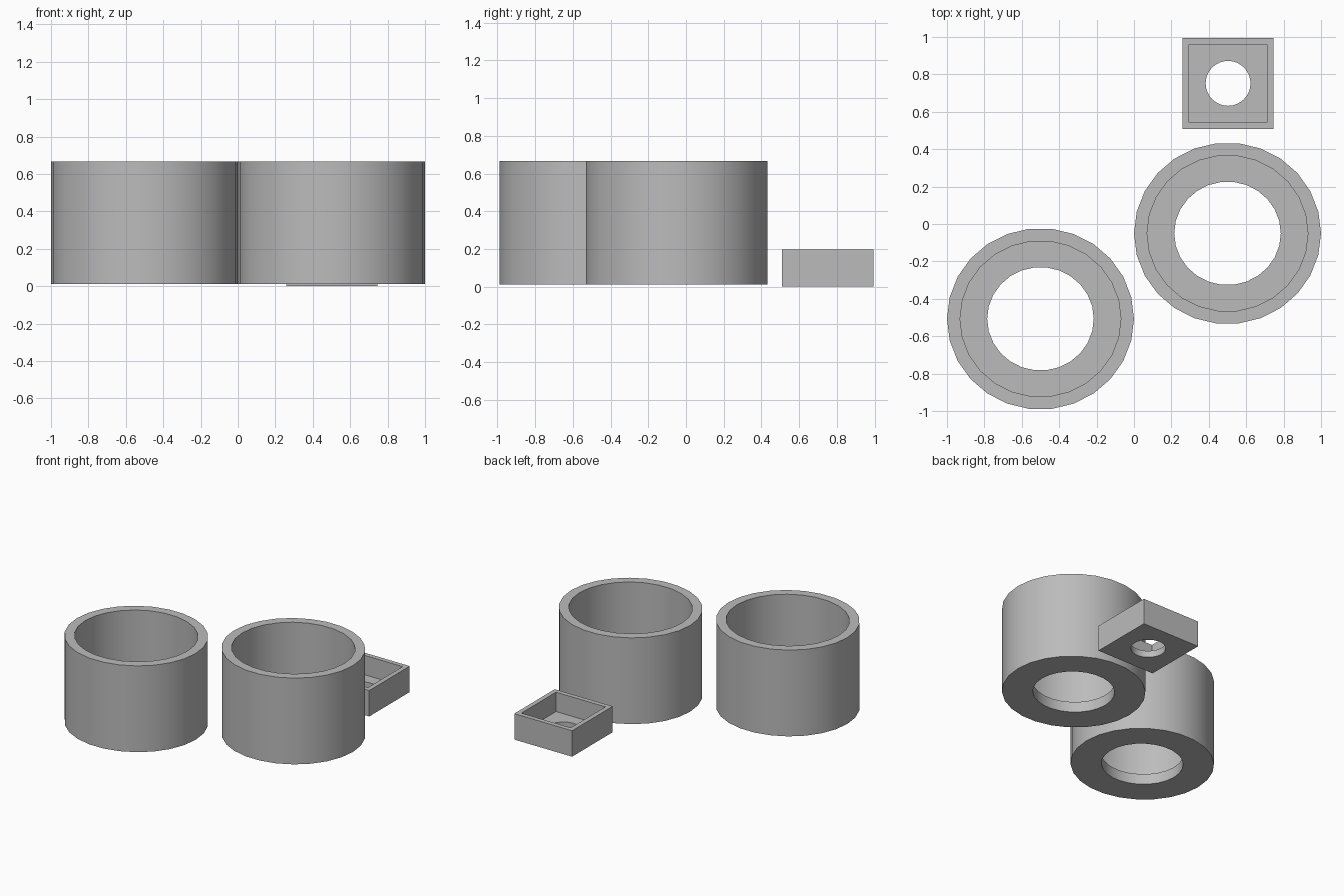
import bpy
import bmesh
from math import cos, sin, pi, radians

if "Cube" in bpy.data.objects:
    bpy.data.objects.remove(bpy.data.objects["Cube"], do_unlink=True)

grey = bpy.data.materials.new("plain grey")
grey.use_nodes = True
grey.diffuse_color = (0.5, 0.5, 0.5, 1)
grey.node_tree.nodes["Principled BSDF"].inputs["Base Color"].default_value = grey.diffuse_color


def round_ring(a):
    return cos(a), sin(a)


def square_ring(a):
    k = max(abs(cos(a)), abs(sin(a)))
    return cos(a) / k, sin(a) / k


def hollow_vessel(name, location, sides, rings, y_scale=1.0):
    """Loft a closed loop of (shape, radius, height) rings into a holed vessel."""
    bm = bmesh.new()
    loops = []
    for shape, radius, z in rings:
        points = [shape(2 * pi * i / sides) for i in range(sides)]
        loops.append([bm.verts.new((radius * x, radius * y * y_scale, z)) for x, y in points])
    for k, lower in enumerate(loops):
        upper = loops[(k + 1) % len(loops)]
        for i in range(sides):
            j = (i + 1) % sides
            bm.faces.new((lower[i], lower[j], upper[j], upper[i]))
    bmesh.ops.recalc_face_normals(bm, faces=bm.faces)
    mesh = bpy.data.meshes.new(name)
    bm.to_mesh(mesh)
    bm.free()
    mesh.materials.append(grey)
    obj = bpy.data.objects.new(name, mesh)
    obj.location = location
    bpy.context.collection.objects.link(obj)
    bpy.ops.object.select_all(action="DESELECT")
    obj.select_set(True)
    bpy.context.view_layer.objects.active = obj
    bpy.ops.object.shade_smooth_by_angle(angle=radians(30))


# Two round cups with a hole in the floor
cup = [(round_ring, r, z) for r, z in
       ((0.285, 0), (0.5, 0), (0.5, 0.655), (0.43, 0.655), (0.43, 0.08), (0.285, 0.08))]
for name, x, y in (("right_cup", -0.5, -0.507), ("left_cup", 0.5, -0.05)):
    hollow_vessel(name, (x, y, 0.012), 26, cup, 0.97)

# Small square tray with a round hole in the floor
tray = [(round_ring, 0.12, 0), (square_ring, 0.243, 0), (square_ring, 0.243, 0.197),
        (square_ring, 0.208, 0.197), (square_ring, 0.208, 0.05), (round_ring, 0.12, 0.05)]
hollow_vessel("square_tray", (0.503, 0.752, 0), 32, tray)
